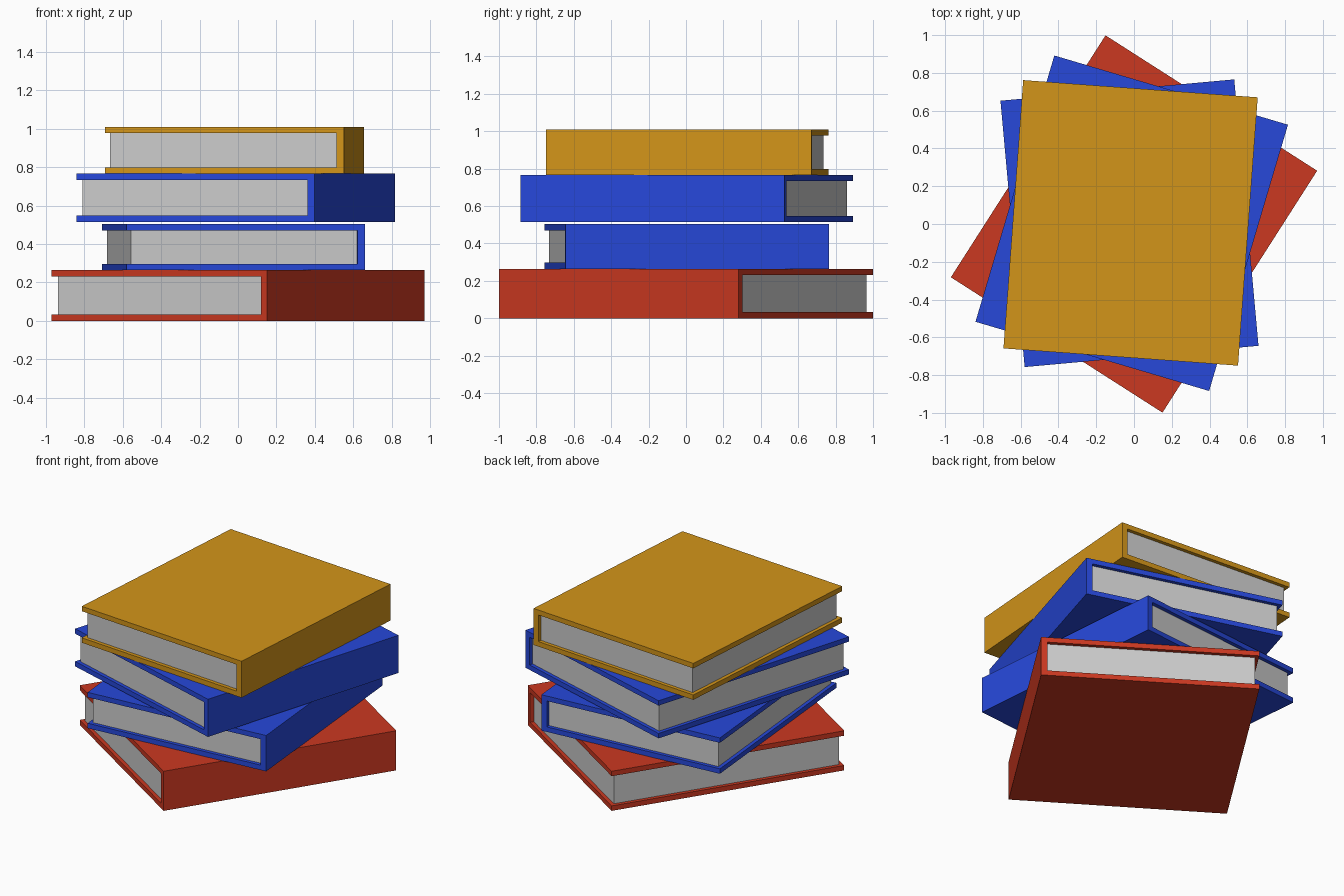
import bpy, bmesh
from math import radians

if "Cube" in bpy.data.objects:
    bpy.data.objects.remove(bpy.data.objects["Cube"])

COVER = 0.033    # board thickness
SPINE = 0.038    # spine thickness
INSET = 0.024    # how far the pages sit back from the cover edges


def material(name, rgb):
    m = bpy.data.materials.new(name)
    m.diffuse_color = (*rgb, 1)
    m.use_nodes = True
    m.node_tree.nodes["Principled BSDF"].inputs["Base Color"].default_value = m.diffuse_color
    return m


def prism(name, profile, y0, y1, place, mat=None):
    """Extrude an x-z profile along y and place it."""
    bm = bmesh.new()
    face = bm.faces.new([bm.verts.new((x, y0, z)) for x, z in profile])
    out = bmesh.ops.extrude_face_region(bm, geom=[face])["geom"]
    verts = [v for v in out if isinstance(v, bmesh.types.BMVert)]
    bmesh.ops.translate(bm, verts=verts, vec=(0, y1 - y0, 0))
    bmesh.ops.recalc_face_normals(bm, faces=bm.faces)
    mesh = bpy.data.meshes.new(name)
    bm.to_mesh(mesh)
    bm.free()
    ob = bpy.data.objects.new(name, mesh)
    bpy.context.collection.objects.link(ob)
    (x, y, z), angle = place
    ob.location = (x, y, z)
    ob.rotation_euler.z = radians(angle)
    if mat:
        mesh.materials.append(mat)
    return ob


def book(name, mat, w, h, t, place):
    a, b, s = -w / 2, w / 2, w / 2 - SPINE
    # C-shaped cover with the spine on +x
    prism(name + "_cover",
          [(a, 0), (b, 0), (b, t), (a, t), (a, t - COVER), (s, t - COVER),
           (s, COVER), (a, COVER)], -h / 2, h / 2, place, mat)
    # page block
    p = a + INSET
    prism(name + "_pages",
          [(p, COVER), (s, COVER), (s, t - COVER), (p, t - COVER)],
          -h / 2 + INSET, h / 2 - INSET, place)


red = material("red", (0.60, 0.04, 0.015))
blue = material("blue", (0.02, 0.065, 0.70))
gold = material("gold", (0.65, 0.30, 0.01))

# stack from bottom to top: width, height, thickness, (position), turn
book("bottom_book", red, 1.33, 1.52, 0.264, ((0, 0, 0), -32.6))
book("second_book", blue, 1.243, 1.416, 0.239, ((-0.024, 0.004, 0.264), 5.2))
book("third_book", blue, 1.29, 1.47, 0.251, ((-0.012, 0.004, 0.515), -16.5))
book("top_book", gold, 1.245, 1.424, 0.243, ((-0.018, 0.006, 0.766), -4.2))
